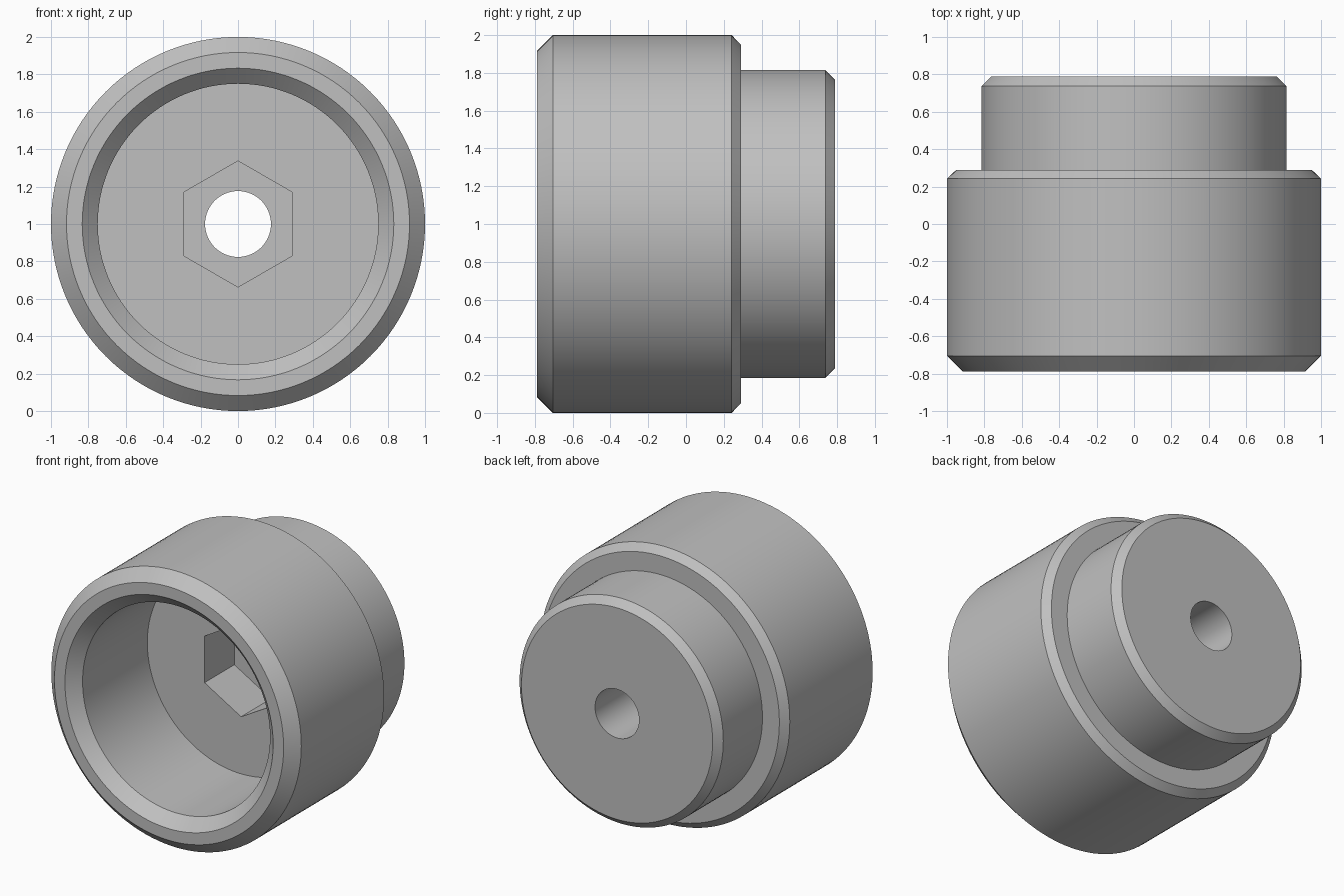
import bpy
import bmesh
import math
from mathutils import Matrix

if "Cube" in bpy.data.objects:
    bpy.data.objects.remove(bpy.data.objects["Cube"], do_unlink=True)

SEGMENTS = 128
CENTRE_Z = 1.0

# Single grey metal
grey = bpy.data.materials.new("grey metal")
grey.use_nodes = True
colour = (0.53, 0.53, 0.53, 1)
grey.diffuse_color = colour
grey.node_tree.nodes["Principled BSDF"].inputs["Base Color"].default_value = colour


def make_object(name, bm):
    bmesh.ops.recalc_face_normals(bm, faces=bm.faces)
    mesh = bpy.data.meshes.new(name)
    bm.to_mesh(mesh)
    bm.free()
    mesh.materials.append(grey)
    obj = bpy.data.objects.new(name, mesh)
    obj.location.z = CENTRE_Z
    bpy.context.collection.objects.link(obj)
    return obj


def lathe(name, profile):
    """Turn a closed (radius, y) profile about the y axis."""
    bm = bmesh.new()
    verts = [bm.verts.new((r, y, 0)) for r, y in profile]
    edges = [bm.edges.new((a, b)) for a, b in zip(verts, verts[1:] + verts[:1])]
    bmesh.ops.spin(bm, geom=verts + edges, cent=(0, 0, 0), axis=(0, 1, 0),
                   angle=math.tau, steps=SEGMENTS, use_merge=True)
    bmesh.ops.remove_doubles(bm, verts=bm.verts, dist=1e-5)
    return make_object(name, bm)


# Stepped body: bore floor, bore, front rim, outer wall, rear boss, through hole
FRONT, BACK, FLOOR = -0.788, 0.788, 0.035
body = lathe("stepped_socket_body", [
    (0.176, FLOOR), (0.75, FLOOR), (0.75, FRONT + 0.083), (0.833, FRONT),
    (0.917, FRONT), (1.0, FRONT + 0.083), (1.0, 0.242), (0.95, 0.29),
    (0.815, 0.29), (0.815, BACK - 0.05), (0.765, BACK), (0.176, BACK),
])

# Hexagonal recess cut into the bore floor, points up and down
bm = bmesh.new()
start, end = FLOOR - 0.1, FLOOR + 0.34
bmesh.ops.create_cone(bm, cap_ends=True, segments=6, radius1=0.337,
                      radius2=0.337, depth=end - start,
                      matrix=Matrix.Translation((0, (start + end) / 2, 0))
                      @ Matrix.Rotation(math.pi / 2, 4, "X"))
if max(v.co.z for v in bm.verts) < 0.33:
    bmesh.ops.rotate(bm, verts=bm.verts, matrix=Matrix.Rotation(math.pi / 6, 3, "Y"))
cutter = make_object("hex_recess_cutter", bm)
cutter.hide_render = True

cut = body.modifiers.new("hex recess", "BOOLEAN")
cut.operation = "DIFFERENCE"
cut.solver = "EXACT"
cut.object = cutter
bpy.context.view_layer.objects.active = body
body.select_set(True)
bpy.ops.object.modifier_apply(modifier=cut.name)
bpy.data.objects.remove(cutter, do_unlink=True)

# Smooth turned walls, crisp chamfers and hex corners
bpy.ops.object.shade_smooth_by_angle(angle=math.radians(30))
